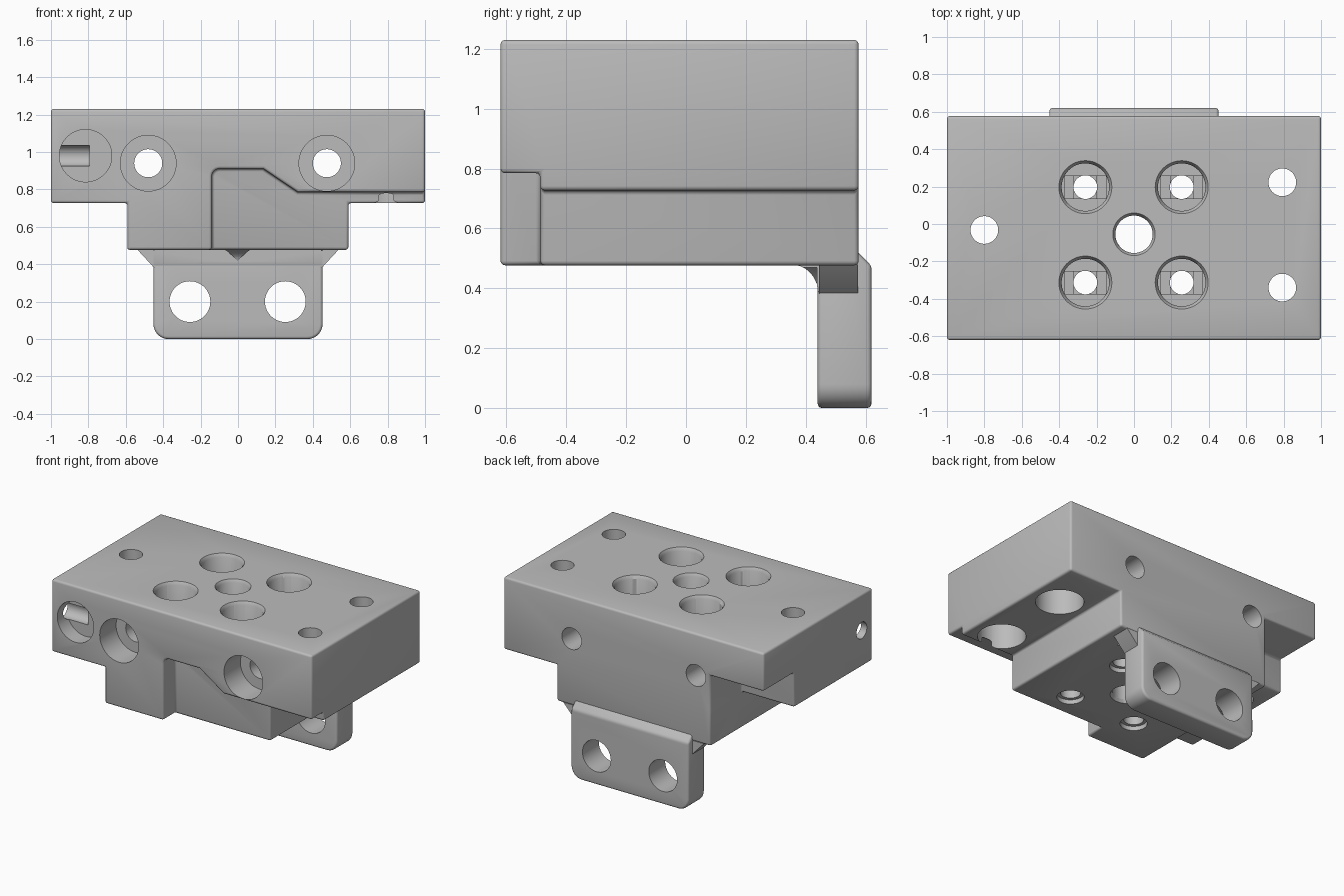
import bpy, bmesh, math
from mathutils import Vector, Matrix

cube = bpy.data.objects.get("Cube")
if cube:
    bpy.data.objects.remove(cube, do_unlink=True)

grey = bpy.data.materials.new("light grey")
grey.use_nodes = True
grey.diffuse_color = (0.5, 0.5, 0.5, 1)
grey.node_tree.nodes["Principled BSDF"].inputs["Base Color"].default_value = grey.diffuse_color


def add_object(name, bm):
    bmesh.ops.recalc_face_normals(bm, faces=bm.faces)
    mesh = bpy.data.meshes.new(name)
    bm.to_mesh(mesh)
    bm.free()
    mesh.materials.append(grey)
    obj = bpy.data.objects.new(name, mesh)
    bpy.context.collection.objects.link(obj)
    return obj


def prism(name, points, start, end, axis="y"):
    """Extrude an outline: (x, z) along y, or (y, z) along x."""
    place = (lambda a, b, t: (a, t, b)) if axis == "y" else (lambda a, b, t: (t, a, b))
    bm = bmesh.new()
    face = bm.faces.new([bm.verts.new(place(a, b, start)) for a, b in points])
    moved = bmesh.ops.extrude_face_region(bm, geom=[face])["geom"]
    bmesh.ops.translate(bm, verts=[v for v in moved if isinstance(v, bmesh.types.BMVert)],
                        vec=place(0, 0, end - start))
    return add_object(name, bm)


def box(name, low, high):
    outline = [(low[0], low[2]), (high[0], low[2]), (high[0], high[2]), (low[0], high[2])]
    return prism(name, outline, low[1], high[1])


def cylinder(start, end, r1, r2=None):
    a, b = Vector(start), Vector(end)
    turn = (b - a).to_track_quat("Z", "Y").to_matrix().to_4x4()
    bm = bmesh.new()
    bmesh.ops.create_cone(bm, cap_ends=True, segments=48, radius1=r1,
                          radius2=r1 if r2 is None else r2, depth=(b - a).length,
                          matrix=Matrix.Translation((a + b) / 2) @ turn)
    return add_object("hole_cutter", bm)


def apply(obj, mod):
    bpy.context.view_layer.objects.active = obj
    bpy.ops.object.modifier_apply(modifier=mod.name)


def cut(obj, cutter):
    cutter.hide_render = True
    mod = obj.modifiers.new("cut", "BOOLEAN")
    mod.operation, mod.solver, mod.object = "DIFFERENCE", "EXACT", cutter
    apply(obj, mod)
    bpy.data.objects.remove(cutter, do_unlink=True)


def bevel(obj, width):
    mod = obj.modifiers.new("bevel", "BEVEL")
    mod.width, mod.segments, mod.limit_method = width, 3, "ANGLE"
    mod.angle_limit = math.radians(40)
    apply(obj, mod)


def arc(cx, cz, r, a0, a1, n=8):
    steps = [math.radians(a0 + (a1 - a0) * i / n) for i in range(n + 1)]
    return [(cx + r * math.cos(a), cz + r * math.sin(a)) for a in steps]


FRONT, BACK, TOP, FLANGE, BASE = -0.62, 0.577, 1.23, 0.727, 0.477
STEM = 0.59

# T-shaped carriage body with front and back pockets
body = prism("carriage_body", [(-1, TOP), (-1, FLANGE), (-STEM, FLANGE), (-STEM, BASE),
                               (STEM, BASE), (STEM, FLANGE), (1, FLANGE), (1, TOP)], FRONT, BACK)
pocket = [(-0.14, 0.3)] + arc(-0.1, 0.87, 0.04, 180, 90, 4)
pocket += [(0.135, 0.91), (0.32, 0.785), (1.2, 0.785), (1.2, 0.3)]
cut(body, prism("front_pocket", pocket, FRONT - 0.2, -0.487))
cut(body, box("back_pocket", (-1.2, 0.24, 0.3), (-STEM, BACK + 0.2, 0.965)))
bevel(body, 0.015)

# Four stepped screw holes with a slotted floor
FLOOR = 0.78
for x in (-0.26, 0.255):
    for y in (0.197, -0.313):
        cut(body, cylinder((x, y, FLOOR), (x, y, TOP + 0.1), 0.127))
        cut(body, cylinder((x, y, TOP - 0.025), (x, y, TOP + 0.005), 0.125, 0.145))
        cut(body, box("slot", (x - 0.11, y - 0.06, FLOOR - 0.02), (x + 0.11, y + 0.06, FLOOR + 0.1)))
        cut(body, box("square", (x - 0.06, y - 0.06, FLOOR - 0.04), (x + 0.06, y + 0.06, FLOOR + 0.1)))
        cut(body, cylinder((x, y, 0.3), (x, y, FLOOR + 0.1), 0.063))
        cut(body, cylinder((x, y, BASE - 0.05), (x, y, BASE + 0.03), 0.085))

# Central through hole with chamfered rims
cut(body, cylinder((0, -0.055, 0.3), (0, -0.055, TOP + 0.1), 0.1))
cut(body, cylinder((0, -0.055, TOP - 0.02), (0, -0.055, TOP + 0.005), 0.1, 0.117))
cut(body, cylinder((0, -0.055, BASE + 0.02), (0, -0.055, BASE - 0.005), 0.1, 0.117))

# Flange holes, counterbored from below
for x, y in ((-0.8, -0.032), (0.793, 0.223), (0.793, -0.34)):
    cut(body, cylinder((x, y, 0.3), (x, y, TOP + 0.1), 0.074))
    cut(body, cylinder((x, y, 0.6), (x, y, 1.0), 0.152))

# Front to back clamp holes, counterbored at the front
for x in (-0.48, 0.475):
    cut(body, cylinder((x, FRONT - 0.1, 0.94), (x, BACK + 0.1, 0.94), 0.075))
    cut(body, cylinder((x, FRONT - 0.1, 0.94), (x, FRONT + 0.18, 0.94), 0.149))

# Round front recess with a side channel
cut(body, cylinder((-0.815, FRONT - 0.1, 0.98), (-0.815, FRONT + 0.11, 0.98), 0.14))
cut(body, cylinder((-1.1, -0.5, 0.98), (-0.795, -0.5, 0.98), 0.057))

# Hanging mounting tab with a slanted top lip
W = 0.452
outline = [(-W, 0.56)] + arc(-W + 0.08, 0.08, 0.08, 180, 270) + arc(W - 0.08, 0.08, 0.08, 270, 360)
tab = prism("mounting_tab", outline + [(W, 0.56)], 0.44, 0.62)
bm = bmesh.new()
bm.from_mesh(tab.data)
sliced = bmesh.ops.bisect_plane(bm, geom=bm.verts[:] + bm.edges[:] + bm.faces[:],
                                plane_co=(0, 0.62, 0.475), plane_no=(0, 1, 1), clear_outer=True)
bmesh.ops.edgeloop_fill(bm, edges=[e for e in sliced["geom_cut"] if isinstance(e, bmesh.types.BMEdge)])
bmesh.ops.recalc_face_normals(bm, faces=bm.faces)
bm.to_mesh(tab.data)
bm.free()
bevel(tab, 0.015)

# Concave fillet between the tab and the stem underside
fillet = prism("tab_fillet", arc(0.35, 0.39, 0.09, 90, 0) + [(0.46, 0.39), (0.46, 0.48)],
               -W, W, axis="x")

# Tab screw holes and the head clearance in the fillet
for x in (-0.257, 0.253):
    cut(tab, cylinder((x, 0.3, 0.2), (x, 0.8, 0.2), 0.109))
    cut(fillet, cylinder((x, 0.2, 0.2), (x, 0.438, 0.2), 0.335))

# Side gussets beside the tab
gussets = []
for side, name in ((1, "left_gusset"), (-1, "right_gusset")):
    points = [(side * 0.43, 0.37), (side * W, 0.385), (side * 0.54, 0.48), (side * 0.43, 0.48)]
    gussets.append(prism(name, points, 0.445, 0.575))

# Smooth shading with sharp edges kept
for obj in [body, tab, fillet] + gussets:
    bpy.ops.object.select_all(action="DESELECT")
    obj.select_set(True)
    bpy.context.view_layer.objects.active = obj
    bpy.ops.object.shade_smooth_by_angle(angle=math.radians(35))
